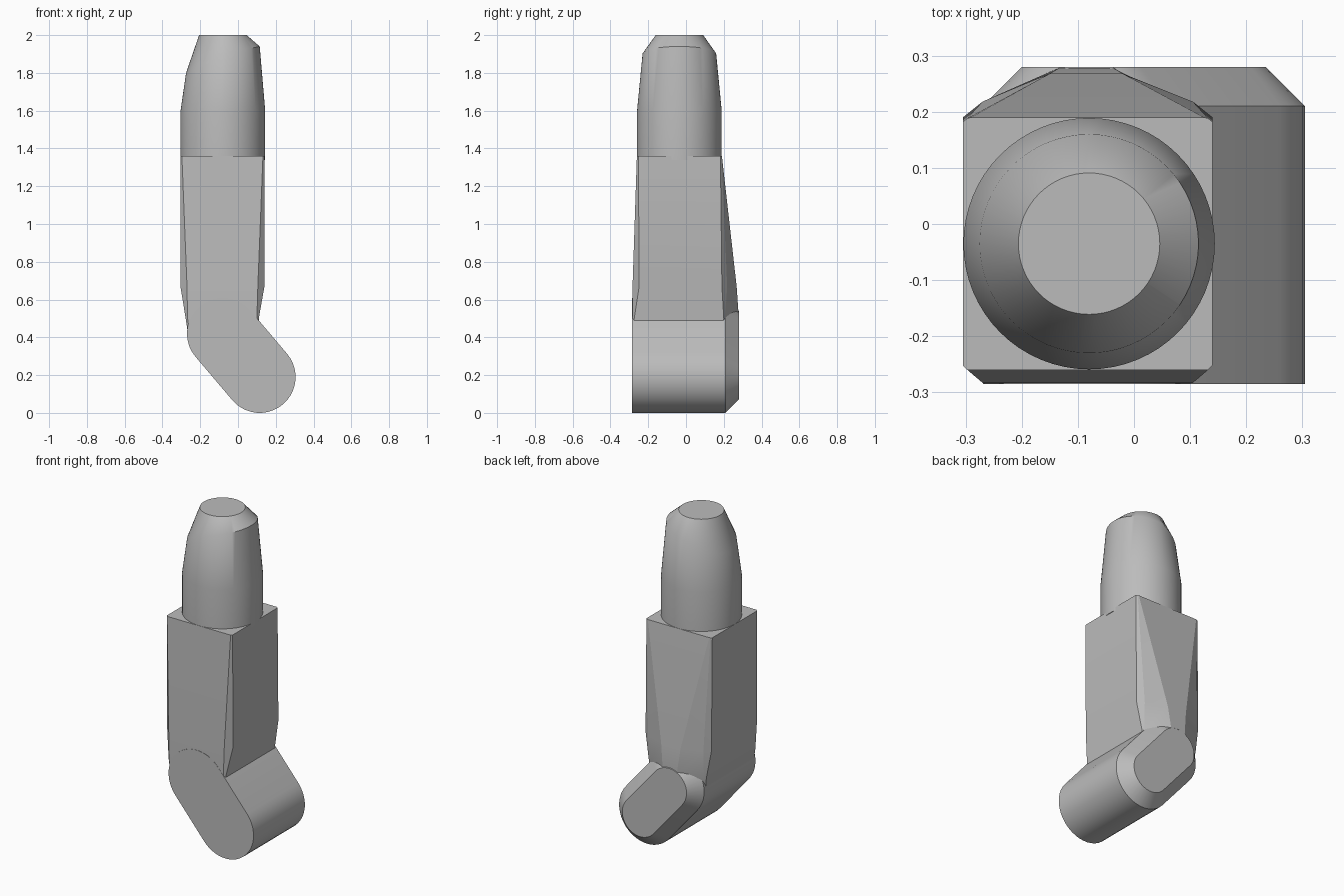
import bpy
import bmesh
import math

cube = bpy.data.objects.get("Cube")
if cube:
    bpy.data.objects.remove(cube, do_unlink=True)

grey = bpy.data.materials.new("plain_grey")
grey.use_nodes = True
colour = (0.5, 0.5, 0.5, 1)
grey.diffuse_color = colour
grey.node_tree.nodes["Principled BSDF"].inputs["Base Color"].default_value = colour


def loft(name, rings, smooth_angle):
    """Skin matching closed rings of points and cap both ends."""
    bm = bmesh.new()
    loops = [[bm.verts.new(p) for p in ring] for ring in rings]
    for low, high in zip(loops, loops[1:]):
        for i in range(len(low)):
            j = (i + 1) % len(low)
            bm.faces.new((low[i], low[j], high[j], high[i]))
    bm.faces.new(loops[0])
    bm.faces.new(loops[-1])
    bmesh.ops.recalc_face_normals(bm, faces=bm.faces)
    mesh = bpy.data.meshes.new(name)
    bm.to_mesh(mesh)
    bm.free()
    mesh.materials.append(grey)
    obj = bpy.data.objects.new(name, mesh)
    bpy.context.collection.objects.link(obj)
    bpy.ops.object.select_all(action="DESELECT")
    obj.select_set(True)
    bpy.context.view_layer.objects.active = obj
    bpy.ops.object.shade_smooth_by_angle(angle=math.radians(smooth_angle))
    return obj


# Slanted capsule foot, bevelled at the back
def capsule(y, radius, steps=20):
    heel, toe = (-0.08, 0.42), (0.115, 0.19)
    start = math.atan2(heel[0] - toe[0], toe[1] - heel[1]) + math.pi
    start = math.atan2(toe[1] - heel[1], toe[0] - heel[0]) - math.pi / 2
    points = []
    for centre, turn in ((toe, 0), (heel, math.pi)):
        for i in range(steps + 1):
            a = start + turn + math.pi * i / steps
            points.append((centre[0] + radius * math.cos(a), y,
                           centre[1] + radius * math.sin(a)))
    return points


loft("foot", [capsule(-0.285, 0.19), capsule(0.21, 0.19), capsule(0.28, 0.12)], 30)


# Square shank whose corners are cut wider towards the foot
def section(z, left, right, front, side_back, back, cut, crest_left, crest_right):
    shoulder = side_back + cut * 0.8
    return [(left + cut, front, z), (right - cut, front, z),
            (right, front + cut, z), (right, side_back, z),
            (right - cut, shoulder, z), (crest_right, back, z),
            (crest_left, back, z), (left + cut, shoulder, z),
            (left, side_back, z), (left, front + cut, z)]


loft("shank", [
    section(0.40, -0.262, 0.11, -0.284, 0.18, 0.27, 0.01, -0.12, -0.05),
    section(0.50, -0.277, 0.11, -0.284, 0.20, 0.28, 0.01, -0.13, -0.04),
    section(0.67, -0.305, 0.14, -0.283, 0.19, 0.268, 0.035, -0.15, -0.02),
    section(1.36, -0.305, 0.14, -0.26, 0.182, 0.19, 0.008, -0.29, 0.125),
], 12)


# Round plug with a tilted shoulder and flat tip
def circle(radius, height, segments=64):
    ring = []
    for i in range(segments):
        a = math.tau * i / segments
        c = math.cos(a)
        ring.append((-0.08 + radius * c, -0.035 + radius * math.sin(a), height(c)))
    return ring


def shoulder_height(c):
    return 1.9 + (0.04 if c > 0 else 0.1) * c


loft("plug", [
    circle(0.224, lambda c: 1.34),
    circle(0.224, lambda c: 1.6),
    circle(0.195, shoulder_height),
    circle(0.126, lambda c: 2.0),
], 40)
